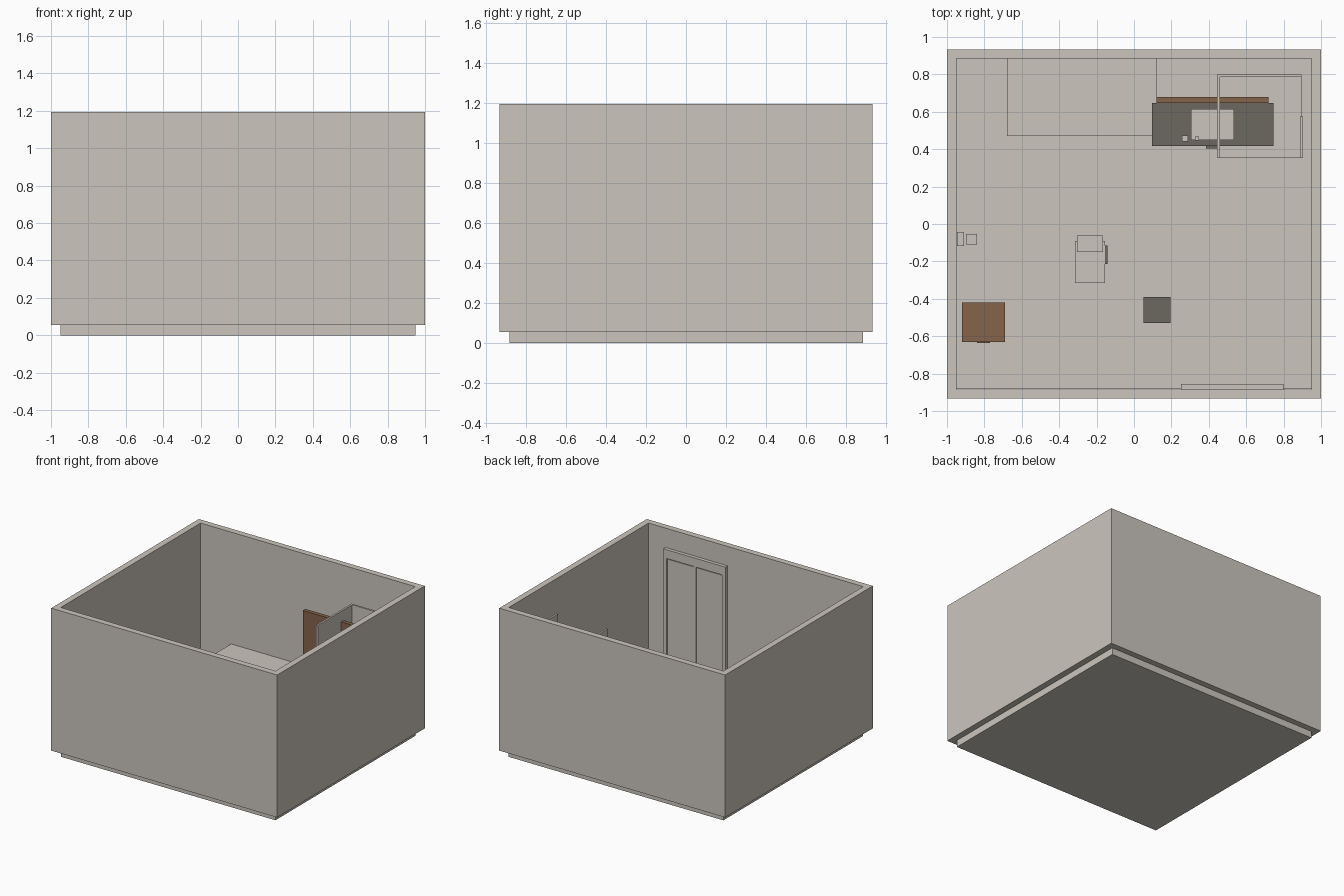
import bpy
import bmesh
from mathutils import Vector

if "Cube" in bpy.data.objects:
    bpy.data.objects.remove(bpy.data.objects["Cube"])


def material(name, rgb):
    m = bpy.data.materials.new(name)
    m.diffuse_color = (*rgb, 1)
    m.use_nodes = True
    m.node_tree.nodes["Principled BSDF"].inputs["Base Color"].default_value = m.diffuse_color
    return m


BEIGE = material("beige", (0.60, 0.56, 0.51))
DARK = material("dark_grey", (0.15, 0.138, 0.12))
BROWN = material("brown", (0.235, 0.127, 0.07))
FLOOR = 0.055


def boxes(name, mat, *specs):
    """One object made of boxes given as x0, x1, y0, y1, z0, z1."""
    bm = bmesh.new()
    for x0, x1, y0, y1, z0, z1 in specs:
        verts = bmesh.ops.create_cube(bm, size=1)["verts"]
        size = Vector((x1 - x0, y1 - y0, z1 - z0))
        mid = Vector((x0 + x1, y0 + y1, z0 + z1)) / 2
        for v in verts:
            v.co = v.co * size + mid
    me = bpy.data.meshes.new(name)
    bm.to_mesh(me)
    bm.free()
    me.materials.append(mat)
    ob = bpy.data.objects.new(name, me)
    bpy.context.collection.objects.link(ob)
    return ob


# Room shell: floor slab and a square ring of walls
boxes("floor", BEIGE, (-0.95, 0.95, -0.883, 0.885, 0, FLOOR))


def wall_ring(name, outer, inner, z0, z1):
    bm = bmesh.new()
    loops = []
    for (x, y), z in ((outer, z0), (outer, z1), (inner, z1), (inner, z0)):
        loops.append([bm.verts.new((sx * x, sy * y, z))
                      for sx, sy in ((-1, -1), (1, -1), (1, 1), (-1, 1))])
    for k in range(4):
        a, b = loops[k], loops[(k + 1) % 4]
        for i in range(4):
            j = (i + 1) % 4
            bm.faces.new((a[i], a[j], b[j], b[i]))
    bmesh.ops.recalc_face_normals(bm, faces=bm.faces)
    me = bpy.data.meshes.new(name)
    bm.to_mesh(me)
    bm.free()
    me.materials.append(BEIGE)
    ob = bpy.data.objects.new(name, me)
    bpy.context.collection.objects.link(ob)


wall_ring("walls", (1.0, 0.933), (0.95, 0.884), FLOOR, 1.195)

# Double door on the inside of the front wall
boxes("door_frame", BEIGE,
      (0.25, 0.28, -0.884, -0.856, FLOOR, 1.04),
      (0.77, 0.80, -0.884, -0.856, FLOOR, 1.04),
      (0.28, 0.77, -0.884, -0.856, 0.97, 1.04),
      (0.515, 0.535, -0.884, -0.86, FLOOR, 0.97))
boxes("door_leaves", BEIGE,
      (0.28, 0.515, -0.884, -0.868, FLOOR, 0.96),
      (0.535, 0.77, -0.884, -0.868, FLOOR, 0.96))

# Bathtub block with a drain plate
boxes("bathtub", BEIGE, (-0.68, 0.12, 0.47, 0.884, FLOOR, 0.30))
boxes("tub_drain", BEIGE, (-0.118, -0.102, 0.505, 0.521, 0.30, 0.307))

# Shower: tray, two screens and a half-width door
boxes("shower_tray", BEIGE, (0.447, 0.895, 0.353, 0.80, FLOOR, 0.085))
boxes("shower_screens", BEIGE,
      (0.445, 0.46, 0.353, 0.80, 0.085, 0.956),
      (0.46, 0.895, 0.785, 0.80, 0.085, 0.956))
boxes("shower_door", BEIGE, (0.888, 0.903, 0.353, 0.575, 0.085, 0.956))

# Vanity with basin, small accessories and back board
boxes("vanity_cabinet", DARK, (0.095, 0.745, 0.417, 0.648, FLOOR, 0.43))
boxes("vanity_handle", DARK, (0.385, 0.455, 0.405, 0.417, 0.30, 0.315))
boxes("basin", BEIGE, (0.305, 0.535, 0.45, 0.615, 0.43, 0.465))
boxes("soap_and_cup", BEIGE,
      (0.256, 0.29, 0.44, 0.472, 0.43, 0.49),
      (0.325, 0.347, 0.446, 0.468, 0.43, 0.48))
boxes("back_board", BROWN, (0.12, 0.72, 0.648, 0.68, 0.47, 0.872))

# Toilet with cistern and side lever
boxes("toilet_bowl", BEIGE, (-0.315, -0.155, -0.315, -0.09, FLOOR, 0.24))
boxes("toilet_cistern", BEIGE, (-0.305, -0.165, -0.15, -0.062, 0.24, 0.42))
boxes("toilet_side_plate", DARK, (-0.155, -0.143, -0.215, -0.115, 0.18, 0.24))

# Storage cabinet, waste bin and wall holder with roll
boxes("storage_cabinet", BROWN, (-0.92, -0.69, -0.63, -0.42, FLOOR, 0.45))
boxes("cabinet_handle", BROWN, (-0.84, -0.77, -0.637, -0.63, 0.33, 0.345))
boxes("waste_bin", DARK, (0.052, 0.195, -0.53, -0.39, FLOOR, 0.21))
boxes("wall_holder", BEIGE, (-0.945, -0.908, -0.118, -0.042, 0.34, 0.40))
boxes("paper_roll", BEIGE, (-0.898, -0.84, -0.11, -0.053, 0.34, 0.40))
